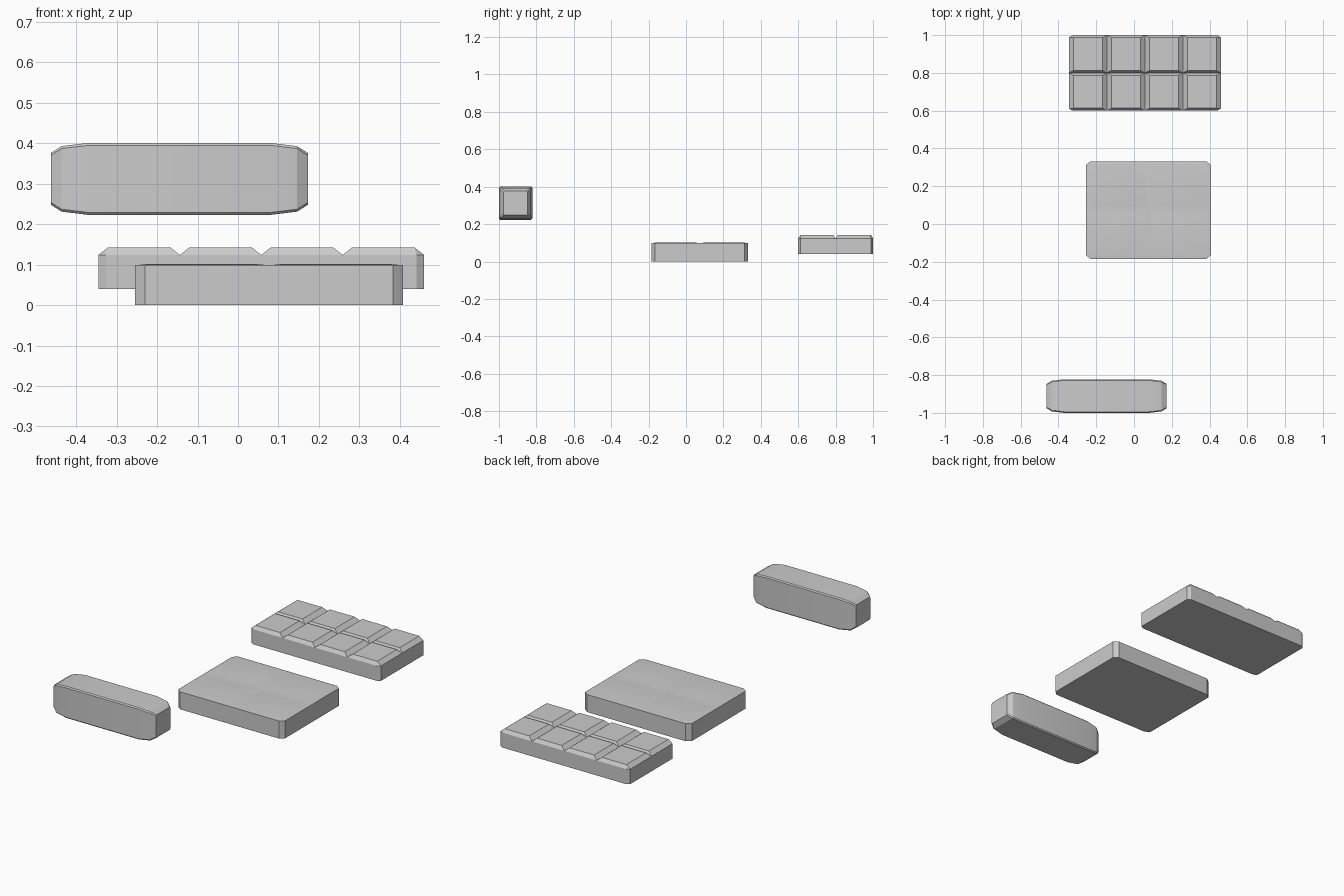
import bpy, bmesh

if "Cube" in bpy.data.objects:
    bpy.data.objects.remove(bpy.data.objects["Cube"])


def finish(name, bm):
    bmesh.ops.recalc_face_normals(bm, faces=bm.faces)
    mesh = bpy.data.meshes.new(name)
    bm.to_mesh(mesh)
    bm.free()
    ob = bpy.data.objects.new(name, mesh)
    bpy.context.collection.objects.link(ob)
    bpy.ops.object.select_all(action='DESELECT')
    ob.select_set(True)
    bpy.context.view_layer.objects.active = ob
    bpy.ops.object.shade_smooth_by_angle(angle=0.3)
    return ob


def segmented_bar(name, xr, yr, zr, nx, ny, inset, chamfer):
    """Slab topped by nx * ny bevelled segments; zr = bottom, groove, top."""
    bm = bmesh.new()
    z0, z1, z2 = zr
    dx, dy = (xr[1] - xr[0]) / nx, (yr[1] - yr[0]) / ny
    for i in range(nx):
        for j in range(ny):
            base, top = [], []
            for sx, sy in ((0, 0), (1, 0), (1, 1), (0, 1)):
                x, y = xr[0] + (i + sx) * dx, yr[0] + (j + sy) * dy
                ix, iy = 1 - 2 * sx, 1 - 2 * sy
                t = bm.verts.new((x + ix * inset[0], y + iy * inset[1], z2))
                outer = i + sx in (0, nx) and j + sy in (0, ny)
                if outer:
                    pts = [(x, y + iy * chamfer[1]), (x + ix * chamfer[0], y)]
                    if sx != sy:
                        pts.reverse()
                else:
                    pts = [(x, y)]
                for p in pts:
                    base.append(bm.verts.new((*p, z1)))
                    top.append(t)
            n = len(base)
            for k in range(n):
                m = (k + 1) % n
                loop = [base[k], base[m], top[m]]
                if top[k] is not top[m]:
                    loop.append(top[k])
                bm.faces.new(loop)
            bm.faces.new(list(dict.fromkeys(top)))
    bmesh.ops.remove_doubles(bm, verts=bm.verts, dist=0.0005)
    # side walls and underside
    rim = [e for e in bm.edges if e.is_boundary]
    new = bmesh.ops.extrude_edge_only(bm, edges=rim)['geom']
    for v in new:
        if isinstance(v, bmesh.types.BMVert):
            v.co.z = z0
    bmesh.ops.holes_fill(bm, edges=[e for e in bm.edges if e.is_boundary], sides=0)
    return finish(name, bm)


def tapered_bar(name, cy, cz, stations):
    """Chamfered square section lofted along x; stations = (x, half size)."""
    bm = bmesh.new()
    rings = []
    for x, h in stations:
        a = h - 0.006
        outline = [(-a, -h), (a, -h), (h, -a), (h, a), (a, h), (-a, h), (-h, a), (-h, -a)]
        rings.append([bm.verts.new((x, cy + y, cz + z)) for y, z in outline])
    for r, s in zip(rings, rings[1:]):
        for k in range(8):
            m = (k + 1) % 8
            bm.faces.new((r[k], r[m], s[m], s[k]))
    bm.faces.new(rings[0])
    bm.faces.new(rings[-1])
    return finish(name, bm)


# eight-segment bar at the back
segmented_bar("eight_segment_bar", (-0.345, 0.46), (0.60, 1.0), (0.04, 0.124, 0.143),
              4, 2, (0.024, 0.013), (0.018, 0.012))

# shallow four-segment tablet in the middle
segmented_bar("four_segment_tablet", (-0.255, 0.408), (-0.185, 0.332), (0.0, 0.0985, 0.101),
              2, 2, (0.027, 0.024), (0.025, 0.02))

# floating rounded-end bar at the front
half = [(0.318, 0.064), (0.291, 0.081), (0.225, 0.089)]
tapered_bar("rounded_bar", -0.911, 0.312,
            [(-0.145 - d, h) for d, h in half] + [(-0.145 + d, h) for d, h in reversed(half)])
